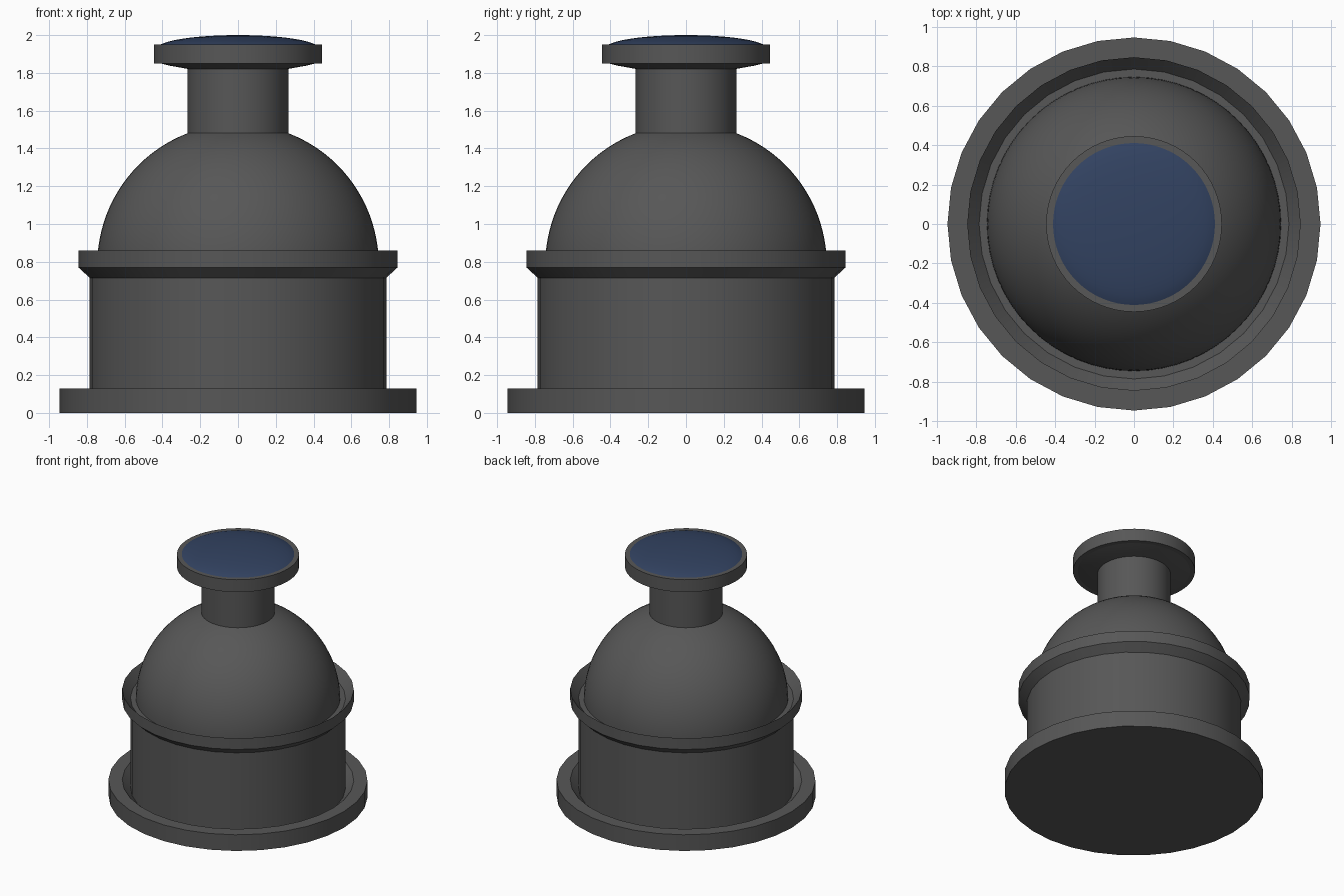
import bpy, bmesh, math

if "Cube" in bpy.data.objects:
    bpy.data.objects.remove(bpy.data.objects["Cube"])

def material(name, color):
    mat = bpy.data.materials.new(name)
    mat.diffuse_color = color
    mat.use_nodes = True
    mat.node_tree.nodes["Principled BSDF"].inputs["Base Color"].default_value = mat.diffuse_color
    return mat

dark_grey = material("dark_grey", (0.095, 0.095, 0.095, 1))
blue = material("blue", (0.032, 0.055, 0.12, 1))

def lathe(name, profile, sides, mat=dark_grey, angle=30):
    """Revolve (radius, z) points around z; radius 0 makes a pole."""
    bm = bmesh.new()
    rings = []
    for r, z in profile:
        if r == 0:
            rings.append([bm.verts.new((0, 0, z))] * sides)
        else:
            rings.append([bm.verts.new((r * math.cos(math.tau * i / sides),
                                        r * math.sin(math.tau * i / sides), z))
                          for i in range(sides)])
    for a, b in zip(rings, rings[1:]):
        for i in range(sides):
            j = (i + 1) % sides
            bm.faces.new(dict.fromkeys((a[i], a[j], b[j], b[i])))
    bmesh.ops.recalc_face_normals(bm, faces=bm.faces)
    mesh = bpy.data.meshes.new(name)
    bm.to_mesh(mesh)
    bm.free()
    mesh.materials.append(mat)
    obj = bpy.data.objects.new(name, mesh)
    bpy.context.collection.objects.link(obj)
    bpy.ops.object.select_all(action='DESELECT')
    bpy.context.view_layer.objects.active = obj
    obj.select_set(True)
    bpy.ops.object.shade_smooth_by_angle(angle=math.radians(angle))
    return obj

# Base flange, recessed channel, drum and dished collar
lathe("base_and_drum", [(0, 0), (0.945, 0), (0.945, 0.13), (0.845, 0.13),
                        (0.785, 0.07), (0.785, 0.715), (0.845, 0.77),
                        (0.845, 0.86), (0.785, 0.79), (0.70, 0.79)], 32)

# Dome, open where the neck enters
R, CZ = 0.745, 0.785
end = math.acos(0.267 / R)
lathe("dome", [(R * math.cos(end * k / 20), CZ + R * math.sin(end * k / 20))
               for k in range(21)], 64)

# Neck
lathe("neck", [(0.267, 1.47), (0.267, 1.83)], 64)

# Button head rim with a sloped underside
lathe("button_rim", [(0.26, 1.82), (0.31, 1.829), (0.36, 1.838), (0.41, 1.85),
                     (0.445, 1.85), (0.445, 1.95), (0.41, 1.95)], 64, angle=8)

# Blue button top: upper part of a flattened sphere
A, H = 0.428, 0.07
start = math.asin(0.02 / H)
top = [(A * math.cos(t), 1.93 + H * math.sin(t))
       for t in (start + (math.pi / 2 - start) * k / 10 for k in range(10))]
lathe("button_top", top + [(0, 2.0)], 64, blue)
